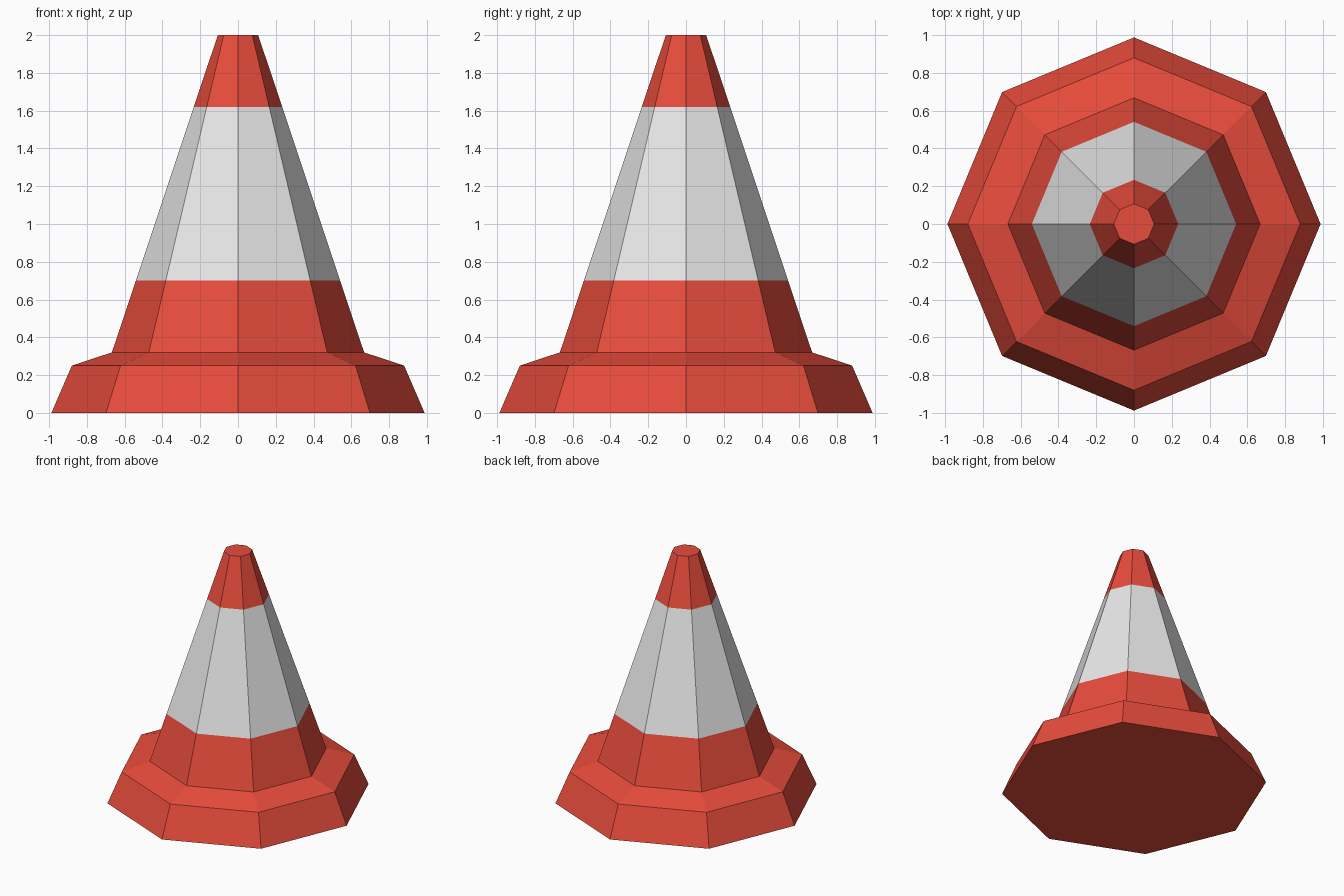
import bpy, bmesh, math

if "Cube" in bpy.data.objects:
    bpy.data.objects.remove(bpy.data.objects["Cube"])

SIDES = 8


def material(name, rgb):
    m = bpy.data.materials.new(name)
    m.diffuse_color = (*rgb, 1.0)
    m.use_nodes = True
    m.node_tree.nodes["Principled BSDF"].inputs["Base Color"].default_value = m.diffuse_color
    return m


red = material("cone red", (0.799, 0.072, 0.045))
white = material("stripe white", (0.8, 0.8, 0.8))

# Profile from the ground to the tip: (radius, height)
profile = [(0.988, 0.0), (0.88, 0.25), (0.668, 0.32),
           (0.541, 0.70), (0.234, 1.62), (0.107, 2.0)]

# Octagonal rings, bridged with flat faces
bm = bmesh.new()
rings = []
for r, z in profile:
    angles = [2 * math.pi * i / SIDES for i in range(SIDES)]
    rings.append([bm.verts.new((r * math.cos(a), r * math.sin(a), z)) for a in angles])
for low, high in zip(rings, rings[1:]):
    for i in range(SIDES):
        j = (i + 1) % SIDES
        bm.faces.new((low[i], low[j], high[j], high[i]))

# Closed underside and tip
bm.faces.new(rings[0][::-1])
bm.faces.new(rings[-1])

# White band chosen by height
for f in bm.faces:
    f.material_index = 1 if 0.70 < f.calc_center_median().z < 1.62 else 0

mesh = bpy.data.meshes.new("traffic_cone")
bm.to_mesh(mesh)
bm.free()
mesh.materials.append(red)
mesh.materials.append(white)
cone = bpy.data.objects.new("traffic_cone", mesh)
bpy.context.collection.objects.link(cone)
